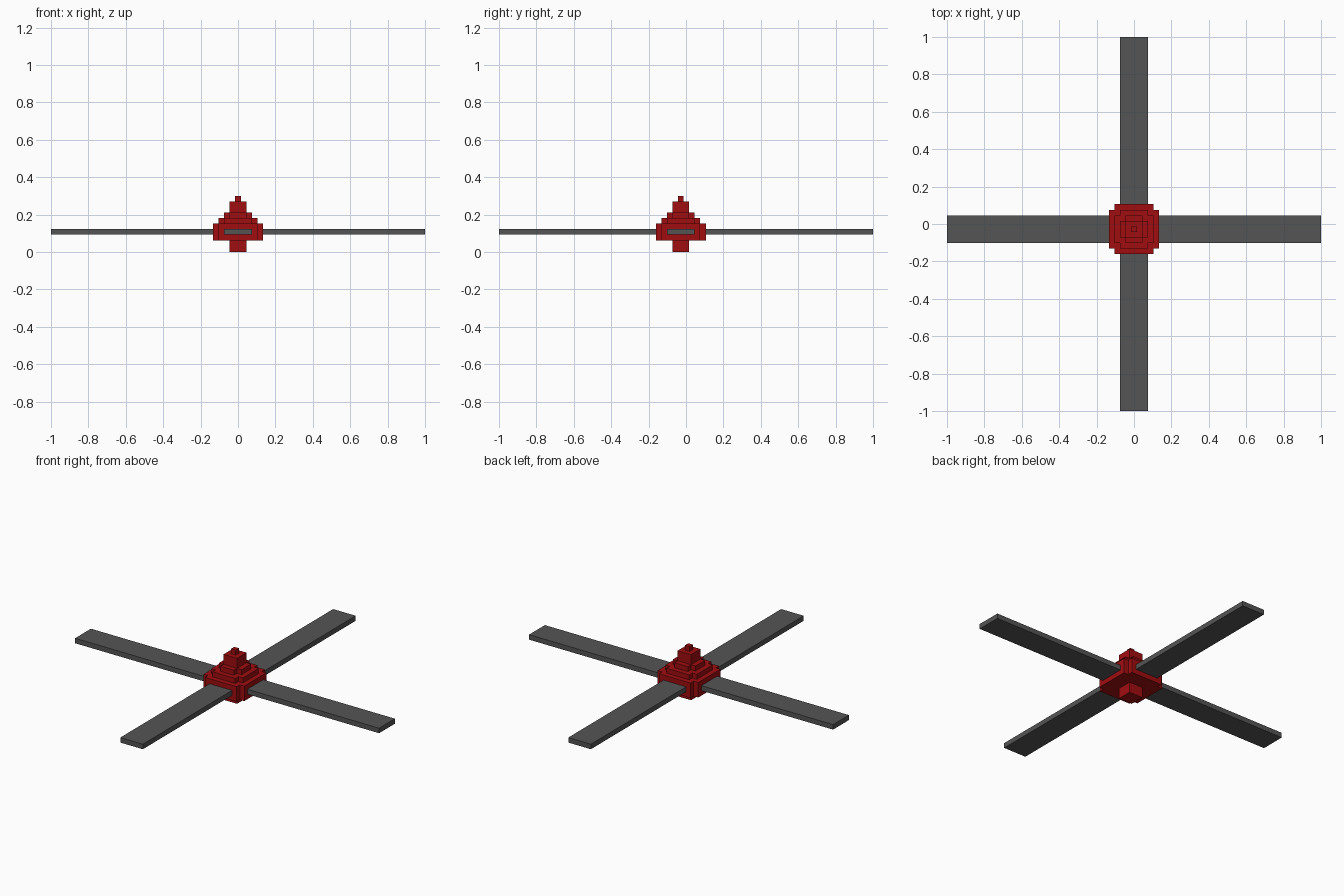
import bpy
import bmesh

cube = bpy.data.objects.get("Cube")
if cube:
    bpy.data.objects.remove(cube, do_unlink=True)

U = 0.0297        # size of one block
LIFT = 0.003      # base is slightly taller than two blocks
HUB_Y = -0.028    # hub centre along y


def material(name, rgb):
    mat = bpy.data.materials.new(name)
    mat.use_nodes = True
    mat.diffuse_color = (*rgb, 1)
    bsdf = mat.node_tree.nodes["Principled BSDF"]
    bsdf.inputs["Base Color"].default_value = (*rgb, 1)
    bsdf.inputs["Roughness"].default_value = 0.8
    return mat


RED = material("dark red", (0.35, 0.004, 0.005))
GREY = material("dark grey", (0.09, 0.09, 0.09))


def prism(name, outline, z0, z1, mat):
    """Extrude a flat outline from z0 up to z1."""
    bm = bmesh.new()
    base = bm.faces.new([bm.verts.new((x, y, z0)) for x, y in outline])
    top = bmesh.ops.extrude_face_region(bm, geom=[base], use_keep_orig=True)
    verts = [v for v in top["geom"] if isinstance(v, bmesh.types.BMVert)]
    bmesh.ops.translate(bm, verts=verts, vec=(0, 0, z1 - z0))
    bmesh.ops.recalc_face_normals(bm, faces=bm.faces)
    mesh = bpy.data.meshes.new(name)
    bm.to_mesh(mesh)
    bm.free()
    mesh.materials.append(mat)
    obj = bpy.data.objects.new(name, mesh)
    bpy.context.collection.objects.link(obj)
    return obj


def block_outline(blocks, notched):
    """Square outline, with one block notched out of each corner if wanted."""
    h = blocks * U / 2
    c = h - U
    corner = [(h, c), (c, c), (c, h)] if notched else [(h, h)]
    points = []
    for _ in range(4):
        points += corner
        corner = [(-y, x) for x, y in corner]
    return [(x, y + HUB_Y) for x, y in points]


# Stepped hub: name, width in blocks, bottom and top level, notched corners
TIERS = [
    ("hub_base", 3, 0, 2, False),
    ("hub_body", 9, 2, 5, True),
    ("hub_shoulder", 7, 5, 6, True),
    ("hub_collar", 5, 6, 7, True),
    ("hub_neck", 3, 7, 9, False),
    ("hub_tip", 1, 9, 10, False),
]
for name, width, low, high, notched in TIERS:
    z0 = low * U + LIFT if low else 0
    prism(name, block_outline(width, notched), z0, high * U + LIFT, RED)

# Four flat blades, rooted inside the hub body
HALF = 2.5 * U
ROOT = 3.4 * U
BLADES = {
    "left_blade": (ROOT, 1, HUB_Y - HALF, HUB_Y + HALF),
    "right_blade": (-1, -ROOT, HUB_Y - HALF, HUB_Y + HALF),
    "back_blade": (-HALF, HALF, HUB_Y + ROOT, 1),
    "front_blade": (-HALF, HALF, -1, HUB_Y - ROOT),
}
for name, (x0, x1, y0, y1) in BLADES.items():
    outline = [(x0, y0), (x1, y0), (x1, y1), (x0, y1)]
    prism(name, outline, 3 * U + LIFT, 4 * U + LIFT, GREY)
